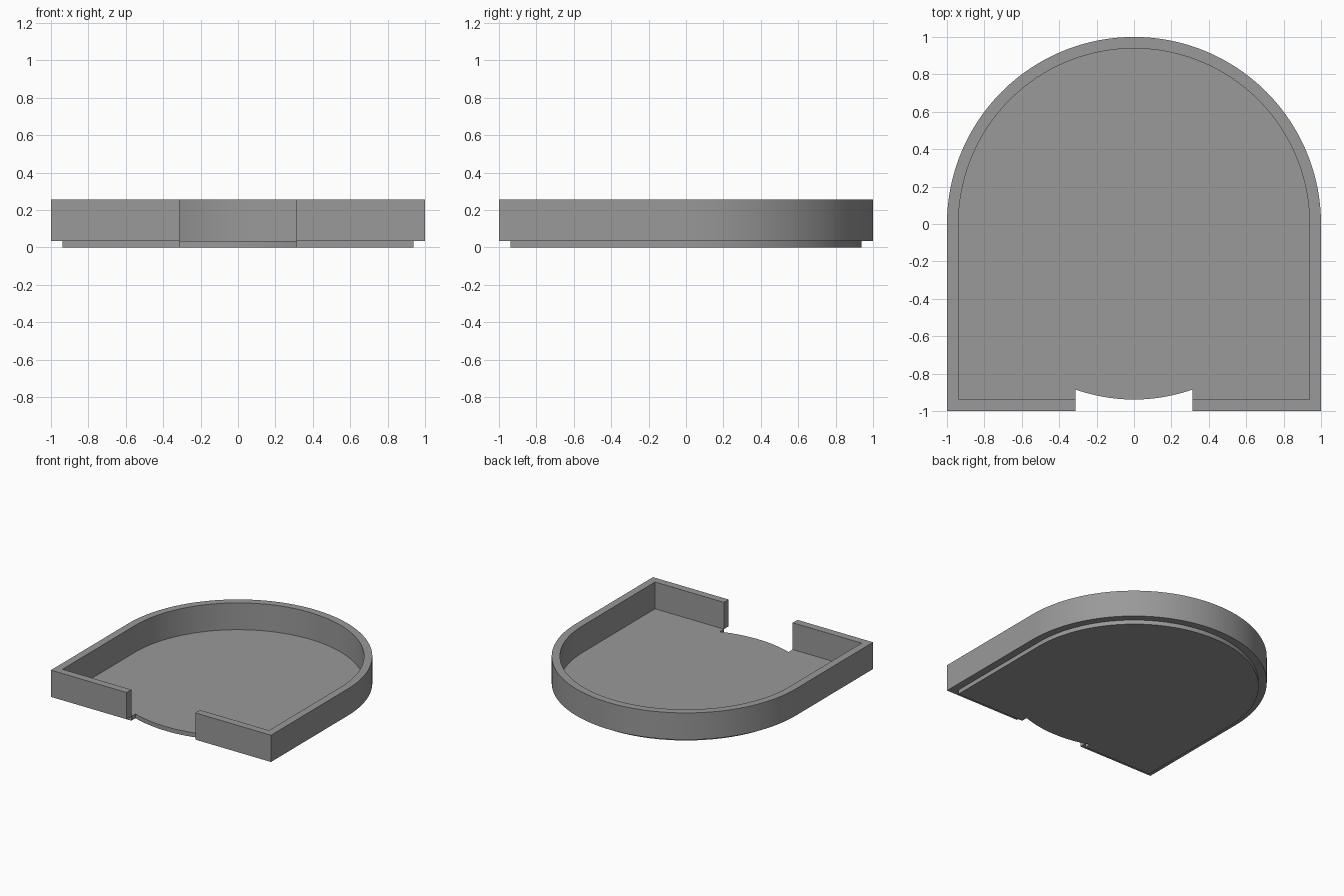
import bpy, bmesh, math

cube = bpy.data.objects.get("Cube")
if cube:
    bpy.data.objects.remove(cube, do_unlink=True)

OUTER, INNER = 1.0, 0.9385
FLOOR_TOP, RIM_TOP = 0.035, 0.255
NOTCH = 0.3125
SEGMENTS = 96

grey = bpy.data.materials.new("plain grey")
grey.use_nodes = True
colour = (0.32, 0.32, 0.32, 1)
grey.diffuse_color = colour
grey.node_tree.nodes["Principled BSDF"].inputs["Base Color"].default_value = colour


def arch(r):
    """Arched outline from the right of the notch round to its left."""
    curve = [(r * math.cos(math.pi * i / SEGMENTS), r * math.sin(math.pi * i / SEGMENTS))
             for i in range(SEGMENTS + 1)]
    return [(NOTCH, -r), (r, -r)] + curve + [(-r, -r), (-NOTCH, -r)]


def extrude_part(name, points, faces, z0, z1):
    """Raise flat faces into a solid with smooth curved sides."""
    bm = bmesh.new()
    verts = [bm.verts.new((x, y, z0)) for x, y in points]
    flat = [bm.faces.new([verts[i] for i in f]) for f in faces]
    raised = bmesh.ops.extrude_face_region(bm, geom=flat, use_keep_orig=True)
    top = [v for v in raised["geom"] if isinstance(v, bmesh.types.BMVert)]
    bmesh.ops.translate(bm, verts=top, vec=(0, 0, z1 - z0))
    bmesh.ops.recalc_face_normals(bm, faces=bm.faces)
    mesh = bpy.data.meshes.new(name)
    bm.to_mesh(mesh)
    bm.free()
    mesh.materials.append(grey)
    obj = bpy.data.objects.new(name, mesh)
    bpy.context.collection.objects.link(obj)
    bpy.ops.object.select_all(action='DESELECT')
    obj.select_set(True)
    bpy.context.view_layer.objects.active = obj
    bpy.ops.object.shade_smooth_by_angle(angle=math.radians(30))


# Raised wall, open at the front notch
outside, inside = arch(OUTER), arch(INNER)
n = len(outside)
extrude_part("rim_wall", outside + inside,
             [(i, i + 1, n + i + 1, n + i) for i in range(n - 1)], FLOOR_TOP, RIM_TOP)

# Floor plate, with a rounded edge inside the notch
half = math.asin(NOTCH / INNER)
lip = [(INNER * math.sin(a), -INNER * math.cos(a))
       for a in (half * (i / 12 - 1) for i in range(25))]
outline = inside + lip
extrude_part("floor_plate", outline, [range(len(outline))], 0, FLOOR_TOP)
